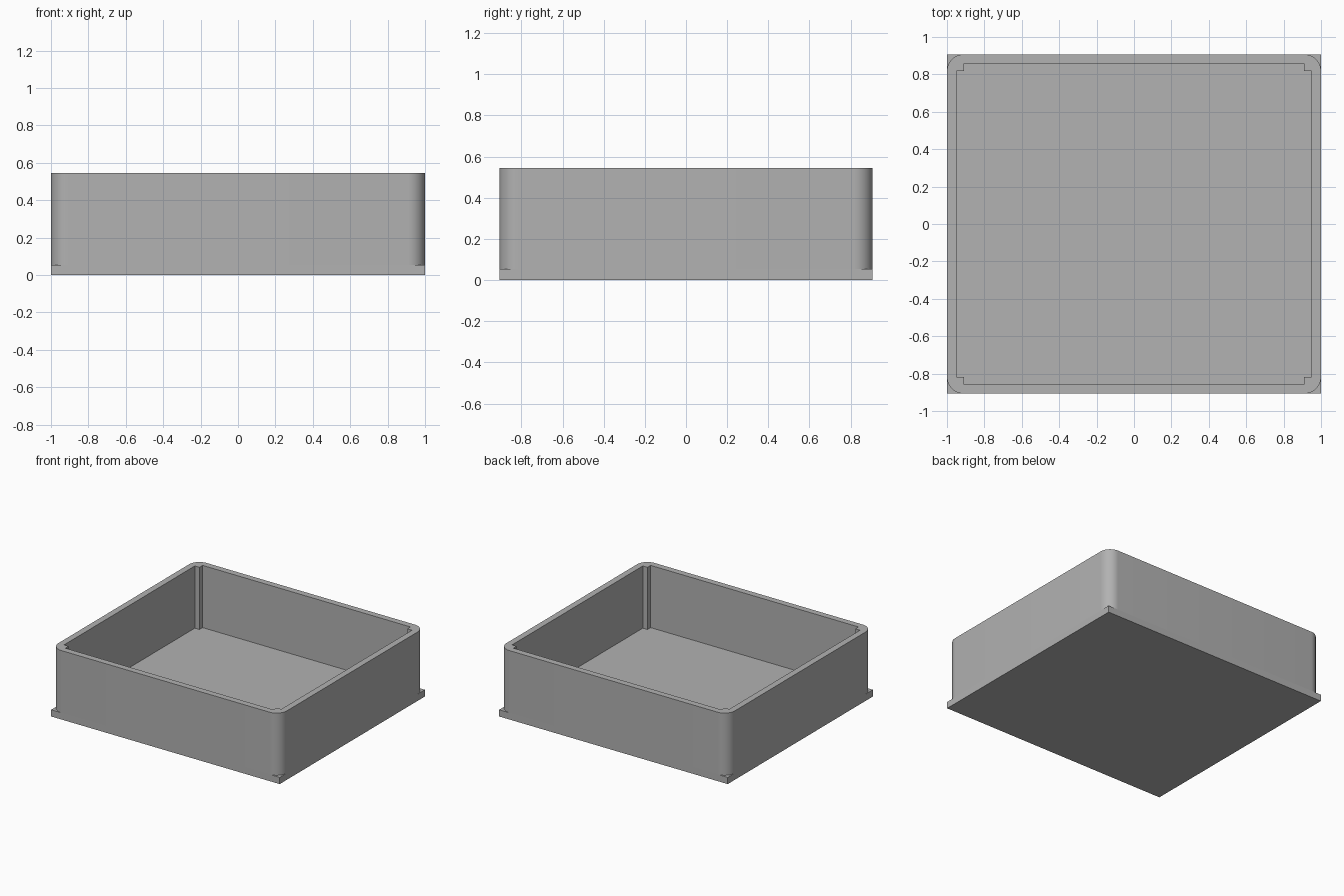
import bpy, bmesh, math

cube = bpy.data.objects.get("Cube")
if cube:
    bpy.data.objects.remove(cube, do_unlink=True)

HALF_X, HALF_Y = 1.0, 0.907
BASE_TOP, RIM_TOP = 0.053, 0.545
RADIUS, WALL, POST = 0.09, 0.05, 0.04
STEPS = 12

grey = bpy.data.materials.new("plain grey")
grey.use_nodes = True
colour = (0.445, 0.445, 0.445, 1)
grey.diffuse_color = colour
grey.node_tree.nodes["Principled BSDF"].inputs["Base Color"].default_value = colour


def finish(name, bm):
    bmesh.ops.recalc_face_normals(bm, faces=bm.faces)
    mesh = bpy.data.meshes.new(name)
    bm.to_mesh(mesh)
    bm.free()
    mesh.materials.append(grey)
    obj = bpy.data.objects.new(name, mesh)
    bpy.context.collection.objects.link(obj)
    return obj


def loop_edges(bm, points, z):
    verts = [bm.verts.new((x, y, z)) for x, y in points]
    return [bm.edges.new((v, verts[(i + 1) % len(verts)])) for i, v in enumerate(verts)]


# Outlines run counter-clockwise, corner by corner
outer, inner = [], []
in_x, in_y = HALF_X - WALL, HALF_Y - WALL
for k, (sx, sy) in enumerate([(1, 1), (-1, 1), (-1, -1), (1, -1)]):
    for i in range(STEPS + 1):
        a = math.pi / 2 * (k + i / STEPS)
        outer.append((sx * (HALF_X - RADIUS) + RADIUS * math.cos(a),
                      sy * (HALF_Y - RADIUS) + RADIUS * math.sin(a)))
    # Square post standing in the inside corner
    post = [(sx * in_x, sy * (in_y - POST)),
            (sx * (in_x - POST), sy * (in_y - POST)),
            (sx * (in_x - POST), sy * in_y)]
    inner += post if sx * sy > 0 else post[::-1]

# Square-cornered base plate, its top forming the floor
bm = bmesh.new()
bmesh.ops.create_cube(bm, size=1)
for v in bm.verts:
    v.co = (v.co.x * 2 * HALF_X, v.co.y * 2 * HALF_Y, (v.co.z + 0.5) * BASE_TOP)
finish("base_plate", bm)

# Rounded wall with corner posts
bm = bmesh.new()
edges = loop_edges(bm, outer, BASE_TOP) + loop_edges(bm, inner, BASE_TOP)
bmesh.ops.triangle_fill(bm, edges=edges, use_beauty=True)
bmesh.ops.dissolve_limit(bm, angle_limit=0.01, verts=[], edges=bm.edges[:])
res = bmesh.ops.extrude_face_region(bm, geom=bm.faces[:], use_keep_orig=True)
for v in res["geom"]:
    if isinstance(v, bmesh.types.BMVert):
        v.co.z = RIM_TOP
wall = finish("rounded_wall", bm)
bpy.ops.object.select_all(action="DESELECT")
wall.select_set(True)
bpy.context.view_layer.objects.active = wall
bpy.ops.object.shade_smooth_by_angle(angle=math.radians(30))
